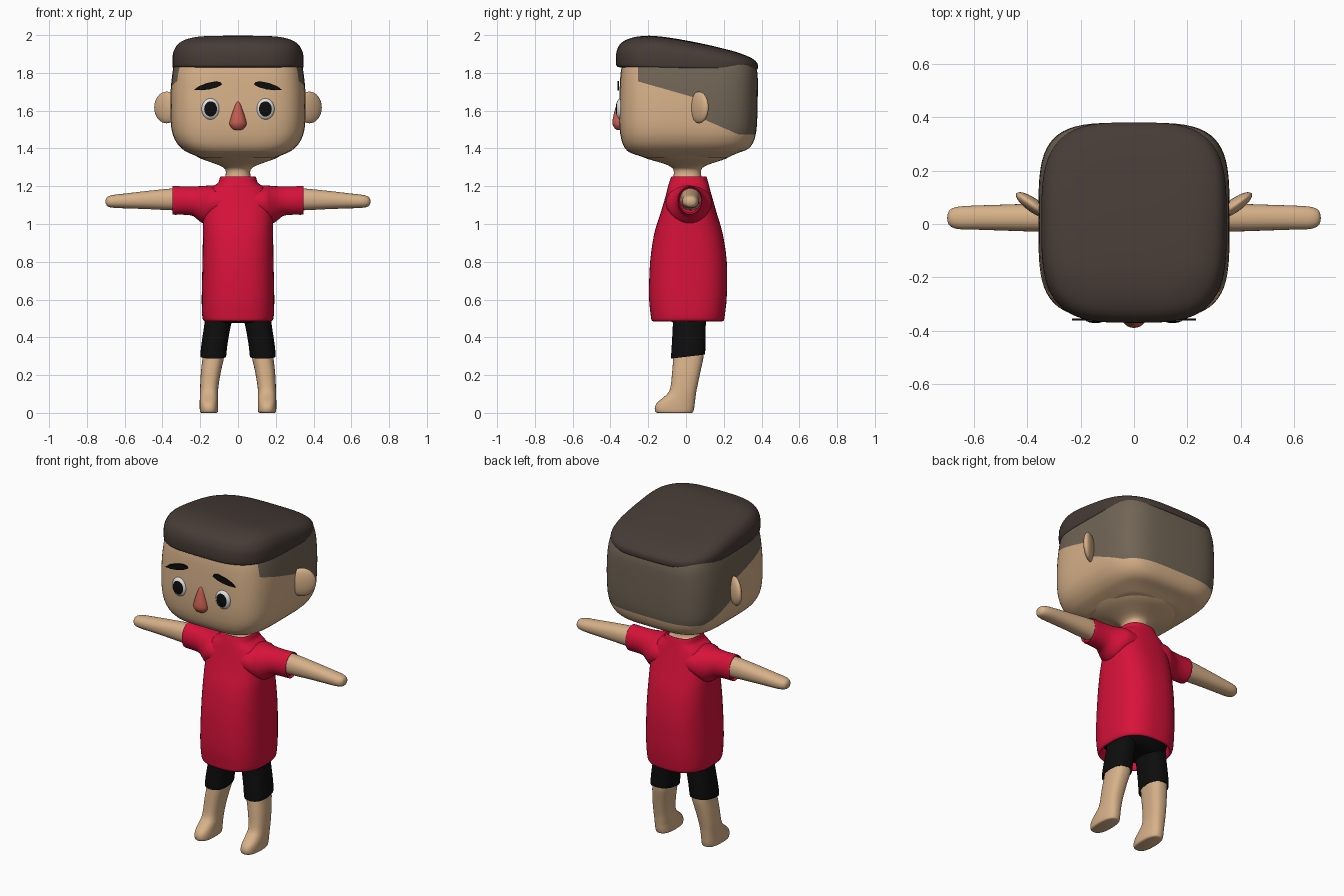
import bpy, bmesh, math
from mathutils import Vector, Matrix

if "Cube" in bpy.data.objects:
    bpy.data.objects.remove(bpy.data.objects["Cube"])


def material(name, rgb):
    m = bpy.data.materials.new(name)
    m.diffuse_color = (*rgb, 1)
    m.use_nodes = True
    m.node_tree.nodes["Principled BSDF"].inputs["Base Color"].default_value = m.diffuse_color
    return m


SKIN = material("skin", (0.68, 0.44, 0.25))
RED = material("shirt red", (0.68, 0.006, 0.042))
BLACK = material("black", (0.004, 0.004, 0.004))
HAIR = material("dark brown hair", (0.062, 0.045, 0.037))
SHAVED = material("shaved hair", (0.165, 0.13, 0.092))
NOSE = material("nose red", (0.56, 0.11, 0.08))
WHITE = material("eye white", (0.75, 0.75, 0.75))


def finish(name, bm, *mats):
    bmesh.ops.recalc_face_normals(bm, faces=bm.faces[:])
    me = bpy.data.meshes.new(name)
    bm.to_mesh(me)
    bm.free()
    for m in mats:
        me.materials.append(m)
    ob = bpy.data.objects.new(name, me)
    bpy.context.collection.objects.link(ob)
    return ob


def smooth_rings(rings, steps):
    """Catmull-Rom through the ring parameters."""
    out = []
    for i in range(len(rings) - 1):
        a, b, c, d = (rings[min(max(i + k, 0), len(rings) - 1)] for k in (-1, 0, 1, 2))
        for s in range(steps):
            t = s / steps
            out.append([0.5 * (2*q + (r - p)*t + (2*p - 5*q + 4*r - u)*t*t + (3*q - p - 3*r + u)*t**3)
                        for p, q, r, u in zip(a, b, c, d)])
    return out + [rings[-1]]


def loft(rings, axis="z", steps=3, seg=40, power=2.0):
    """Skin of superellipse rings: (position, centre u, centre v, radius u, radius v)."""
    bm = bmesh.new()
    loops = []
    for w, cu, cv, ru, rv in smooth_rings(rings, steps):
        loop = []
        for k in range(seg):
            a = 2 * math.pi * k / seg
            c, s = math.cos(a), math.sin(a)
            u = cu + ru * math.copysign(abs(c) ** (2 / power), c)
            v = cv + rv * math.copysign(abs(s) ** (2 / power), s)
            loop.append(bm.verts.new((u, v, w) if axis == "z" else (w, u, v)))
        loops.append(loop)
    for lo, hi in zip(loops, loops[1:]):
        for k in range(seg):
            j = (k + 1) % seg
            bm.faces.new((lo[k], lo[j], hi[j], hi[k]))
    bm.faces.new(loops[0])
    bm.faces.new(loops[-1])
    return bm


def span(z, x0, x1, y0, y1):
    """Ring from its extents."""
    return (z, (x0 + x1) / 2, (y0 + y1) / 2, (x1 - x0) / 2, (y1 - y0) / 2)


def mirror_x(bm, side):
    bmesh.ops.transform(bm, matrix=Matrix.Diagonal((side, 1, 1, 1)), verts=bm.verts[:])


# Head: boxy loft, cut along the hairline
bm = loft([span(z, -x, x, y0, y1) for z, x, y0, y1 in (
    (1.352, .20, -.22, .22), (1.376, .26, -.292, .275), (1.395, .292, -.318, .325), (1.43, .325, -.337, .355),
    (1.49, .35, -.35, .372), (1.58, .358, -.355, .378), (1.70, .357, -.352, .38), (1.80, .347, -.346, .378),
    (1.86, .335, -.335, .36))], power=4.0, seg=64)
hairline = [(-.255, 1.755), (.08, 1.66), (.08, 1.56), (.28, 1.473), (.5, 1.473)]
cuts = list(zip(hairline, hairline[1:])) + [((-.255, 1.9), (-.255, 1.755))]
for (y0, z0), (y1, z1) in cuts:
    bmesh.ops.bisect_plane(bm, geom=bm.verts[:] + bm.edges[:] + bm.faces[:], dist=1e-5,
                           plane_co=(0, y0, z0), plane_no=(0, z1 - z0, y0 - y1))


def hair_limit(y):
    if y < -.255:
        return 9
    if y < .08:
        return 1.755 - (y + .255) * .095 / .335
    return max(1.473, 1.56 - (y - .08) * .435)


for f in bm.faces:
    c = f.calc_center_median()
    f.material_index = int(c.z > hair_limit(c.y))
finish("head", bm, SKIN, SHAVED)

# Neck and underside of the jaw
finish("neck", loft([span(z, -x, x, y0, y1) for z, x, y0, y1 in (
    (1.19, .09, -.07, .10), (1.232, .085, -.07, .09), (1.25, .068, -.066, .082), (1.285, .066, -.066, .08),
    (1.305, .088, -.085, .098), (1.322, .13, -.125, .14), (1.345, .195, -.205, .21), (1.37, .24, -.26, .25))],
    power=2.3), SKIN)

# Hair cap: unit loft whose height slopes down to the back
bm = loft([(t, 0, .005, .347 * s, .375 * s) for t, s in (
    (-.02, .90), (0, .975), (.08, 1), (.4, 1), (.6, .975), (.76, .925), (.88, .83), (.96, .68),
    (.99, .45), (1, .2), (1, .03))], power=3.4, seg=64)
for v in bm.verts:
    low = 1.832 - .02 * (v.co.y + .37)
    top = 2.0 - .23 * max(0, v.co.y + .2) ** 1.3
    v.co.z = low + v.co.z * (top - low)
finish("hair_cap", bm, HAIR)

# Nose
finish("nose", loft([(z, 0, -.352, r, d) for z, r, d in (
    (1.497, .012, .008), (1.503, .028, .022), (1.525, .044, .036), (1.55, .042, .037), (1.595, .028, .027),
    (1.635, .013, .014), (1.648, .003, .004))], seg=24), NOSE)

# Shirt body with collar and open hem
finish("shirt", loft([span(z, -x, x, y0, y1) for z, x, y0, y1 in (
    (.60, .165, -.16, .18), (.51, .168, -.165, .182), (.487, .172, -.172, .188), (.49, .183, -.182, .2),
    (.52, .19, -.187, .206), (.62, .192, -.196, .216), (.80, .188, -.19, .216), (.95, .186, -.168, .194),
    (1.05, .186, -.137, .165), (1.13, .178, -.113, .142), (1.18, .155, -.1, .128), (1.206, .122, -.093, .121),
    (1.222, .103, -.088, .117), (1.245, .096, -.08, .11), (1.25, .09, -.075, .105), (1.235, .08, -.067, .095),
    (1.20, .06, -.05, .08))], power=2.6, seg=48), RED)

# Shorts hips under the shirt
finish("shorts_hips", loft([span(z, -x, x, y0, y1) for z, x, y0, y1 in (
    (.475, .13, -.06, .085), (.49, .165, -.09, .115), (.53, .172, -.14, .15), (.59, .172, -.165, .185))],
    power=2.6), BLACK)

for side, label in ((1, "left"), (-1, "right")):
    # Sleeve, with the opening turned inward
    bm = loft([(.06, .015, 1.115, .12, .085), (.14, .015, 1.112, .122, .092), (.175, .017, 1.102, .105, .1),
               (.205, .019, 1.108, .086, .092), (.24, .02, 1.121, .072, .078), (.29, .02, 1.124, .066, .075),
               (.34, .021, 1.125, .064, .076), (.346, .021, 1.125, .06, .072), (.335, .021, 1.125, .055, .066)],
              axis="x", seg=32)
    mirror_x(bm, side)
    finish(label + "_sleeve", bm, RED)

    # Arm
    bm = loft([(.30, .024, 1.13, .054, .058), (.36, .024, 1.13, .053, .057), (.48, .024, 1.127, .049, .048),
               (.60, .024, 1.122, .045, .039), (.66, .023, 1.12, .042, .034), (.69, .023, 1.119, .031, .026),
               (.699, .023, 1.119, .015, .013), (.701, .023, 1.119, .003, .003)], axis="x", seg=32, power=2.2)
    mirror_x(bm, side)
    finish(label + "_arm", bm, SKIN)

    # Shorts leg, the hem slightly higher at the back
    bm = loft([span(*r) for r in ((.33, .08, .18, -.06, .085), (.302, .067, .193, -.074, .096),
                                  (.304, .062, .199, -.079, .101), (.36, .056, .194, -.076, .103),
                                  (.47, .036, .178, -.07, .105), (.54, .01, .17, -.07, .11))],
              seg=32, power=2.4)
    for v in bm.verts:
        v.co.z += .12 * (v.co.y - .01)
    mirror_x(bm, side)
    finish(label + "_shorts_leg", bm, BLACK)

    # Leg and foot
    bm = loft([span(*r) for r in ((0, .115, .195, -.15, .03), (.006, .106, .201, -.162, .038),
                                  (.03, .105, .203, -.165, .044), (.055, .106, .203, -.152, .047),
                                  (.08, .106, .202, -.122, .05), (.11, .106, .201, -.092, .054),
                                  (.15, .102, .2, -.08, .062), (.22, .09, .196, -.073, .077),
                                  (.30, .073, .187, -.066, .093), (.36, .07, .185, -.06, .09))],
              seg=32, power=2.5)
    mirror_x(bm, side)
    finish(label + "_leg", bm, SKIN)

    # Ear: flattened ball swept backward
    bm = bmesh.new()
    bmesh.ops.create_uvsphere(bm, u_segments=24, v_segments=16, radius=1)
    bmesh.ops.transform(bm, verts=bm.verts[:], matrix=Matrix.Translation((.378, .07, 1.617))
                        @ Matrix.Rotation(math.radians(35), 4, "Z") @ Matrix.Diagonal((.078, .026, .084, 1)))
    mirror_x(bm, side)
    finish(label + "_ear", bm, SKIN)

    # Eye: ball with its pole forward, pupil on the front rings
    bm = bmesh.new()
    bmesh.ops.create_uvsphere(bm, u_segments=32, v_segments=24, radius=1)
    for f in bm.faces:
        f.material_index = int(f.calc_center_median().z > math.cos(math.radians(45)))
    bmesh.ops.transform(bm, verts=bm.verts[:], matrix=Matrix.Translation((.145, -.346, 1.609))
                        @ Matrix.Diagonal((.048, .026, .057, 1)) @ Matrix.Rotation(math.pi / 2, 4, "X"))
    mirror_x(bm, side)
    finish(label + "_eye", bm, WHITE, BLACK)

    # Eyebrow plate
    bm = bmesh.new()
    outline = [(.085, 1.738), (.09, 1.75), (.115, 1.756), (.165, 1.746), (.21, 1.728), (.233, 1.71),
               (.195, 1.708), (.15, 1.713), (.11, 1.724)]
    face = bm.faces.new([bm.verts.new((x, -.363, z)) for x, z in outline])
    new = bmesh.ops.extrude_face_region(bm, geom=[face])["geom"]
    bmesh.ops.translate(bm, vec=Vector((0, .009, 0)),
                        verts=[v for v in new if isinstance(v, bmesh.types.BMVert)])
    mirror_x(bm, side)
    finish(label + "_eyebrow", bm, BLACK)

# Smooth shading with sharp edges kept
for ob in bpy.context.scene.objects:
    ob.select_set(True)
    bpy.context.view_layer.objects.active = ob
bpy.ops.object.shade_smooth_by_angle(angle=math.radians(45))
